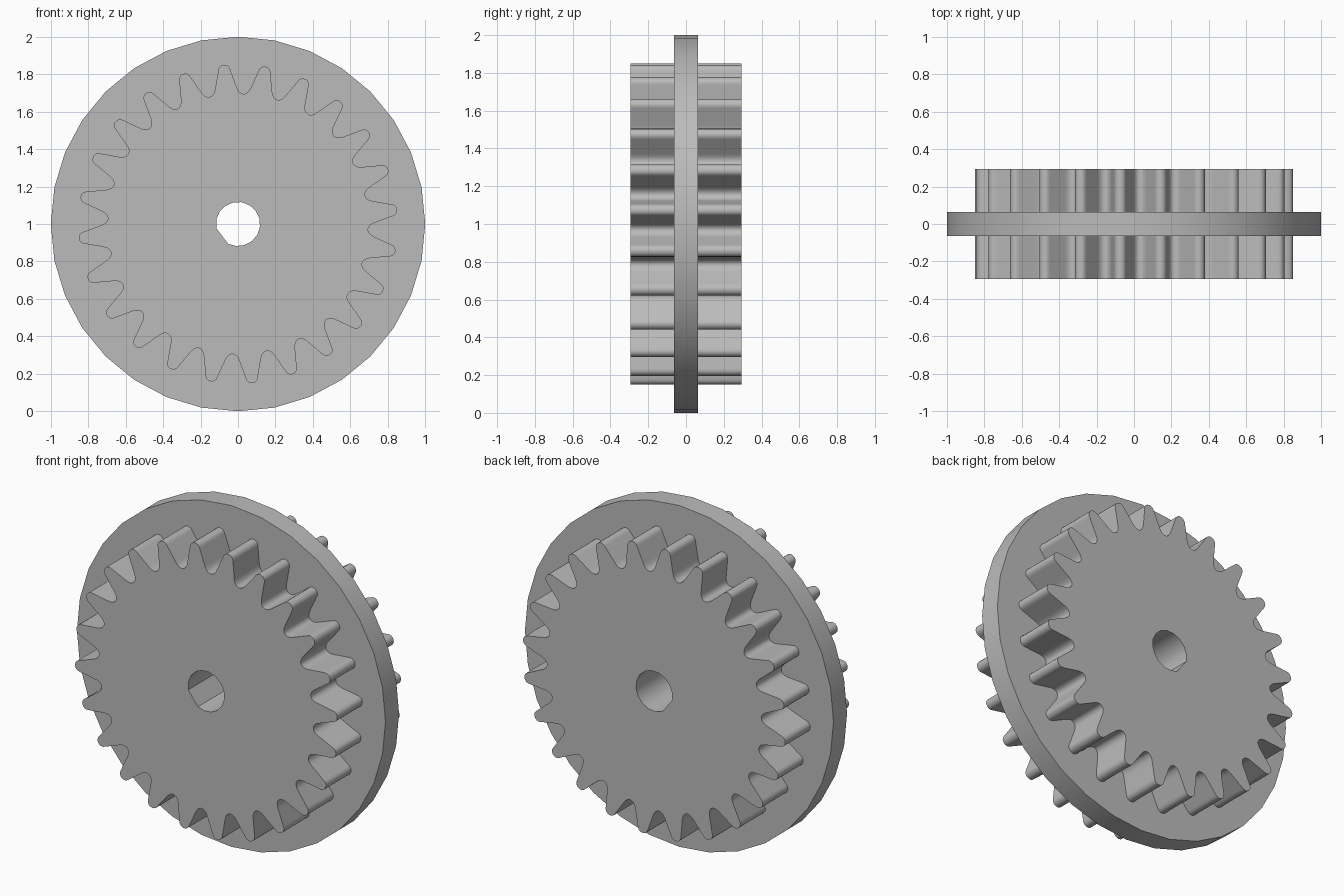
import bpy
import bmesh
from math import pi, cos, sin, radians, acos

cube = bpy.data.objects.get("Cube")
if cube:
    bpy.data.objects.remove(cube, do_unlink=True)

grey = bpy.data.materials.new("plain_grey")
grey.use_nodes = True
grey.diffuse_color = (0.5, 0.5, 0.5, 1)
grey.node_tree.nodes["Principled BSDF"].inputs["Base Color"].default_value = (0.5, 0.5, 0.5, 1)


def polar(r, a):
    return (r * cos(a), r * sin(a))


def circle(r, n):
    return [polar(r, 2 * pi * i / n) for i in range(n)]


def plate(name, loops, half_depth):
    """Extrude closed outlines (the inner ones become holes) along y."""
    curve = bpy.data.curves.new(name, "CURVE")
    curve.dimensions = "2D"
    curve.fill_mode = "BOTH"
    curve.extrude = half_depth
    for loop in loops:
        spline = curve.splines.new("POLY")
        spline.points.add(len(loop) - 1)
        for point, (x, y) in zip(spline.points, loop):
            point.co = (x, y, 0, 1)
        spline.use_cyclic_u = True
    obj = bpy.data.objects.new(name, curve)
    bpy.context.collection.objects.link(obj)
    obj.location.z = 1
    obj.rotation_euler.x = pi / 2
    bpy.ops.object.select_all(action="DESELECT")
    obj.select_set(True)
    bpy.context.view_layer.objects.active = obj
    bpy.ops.object.convert(target="MESH")
    obj = bpy.context.object
    # Weld caps to walls
    bm = bmesh.new()
    bm.from_mesh(obj.data)
    bmesh.ops.remove_doubles(bm, verts=bm.verts, dist=0.0002)
    bmesh.ops.recalc_face_normals(bm, faces=bm.faces)
    bm.to_mesh(obj.data)
    bm.free()
    obj.data.materials.clear()
    obj.data.materials.append(grey)
    bpy.ops.object.shade_smooth_by_angle(angle=radians(30))
    return obj


# Half a tooth from tip to root: (half width, radius)
TEETH = 24
half = [(0, .853), (.01, .852), (.02, .847), (.028, .838), (.032, .826),
        (.058, .73), (.063, .716), (.071, .704), (.081, .697), (.091, .695)]
tooth = [(-w / r, r) for w, r in half[-2:0:-1]] + [(w / r, r) for w, r in half]
gear_outline = [polar(r, a + radians(5.1) + 2 * pi * i / TEETH)
                for i in range(TEETH) for a, r in tooth]

# Shaft bore with one flat on the lower left
BORE, FLAT, STEPS = .118, .106, 14
flat_dir = radians(217)
flat_half = acos(FLAT / BORE)
bore = [polar(BORE, flat_dir + flat_half + (2 * pi - 2 * flat_half) * i / STEPS)
        for i in range(STEPS + 1)]

plate("toothed_gear", [gear_outline, bore], 0.295)
# Central flange, its inner edge buried in the gear body
plate("flange_disc", [circle(1, 32), circle(0.6, 32)], 0.063)
